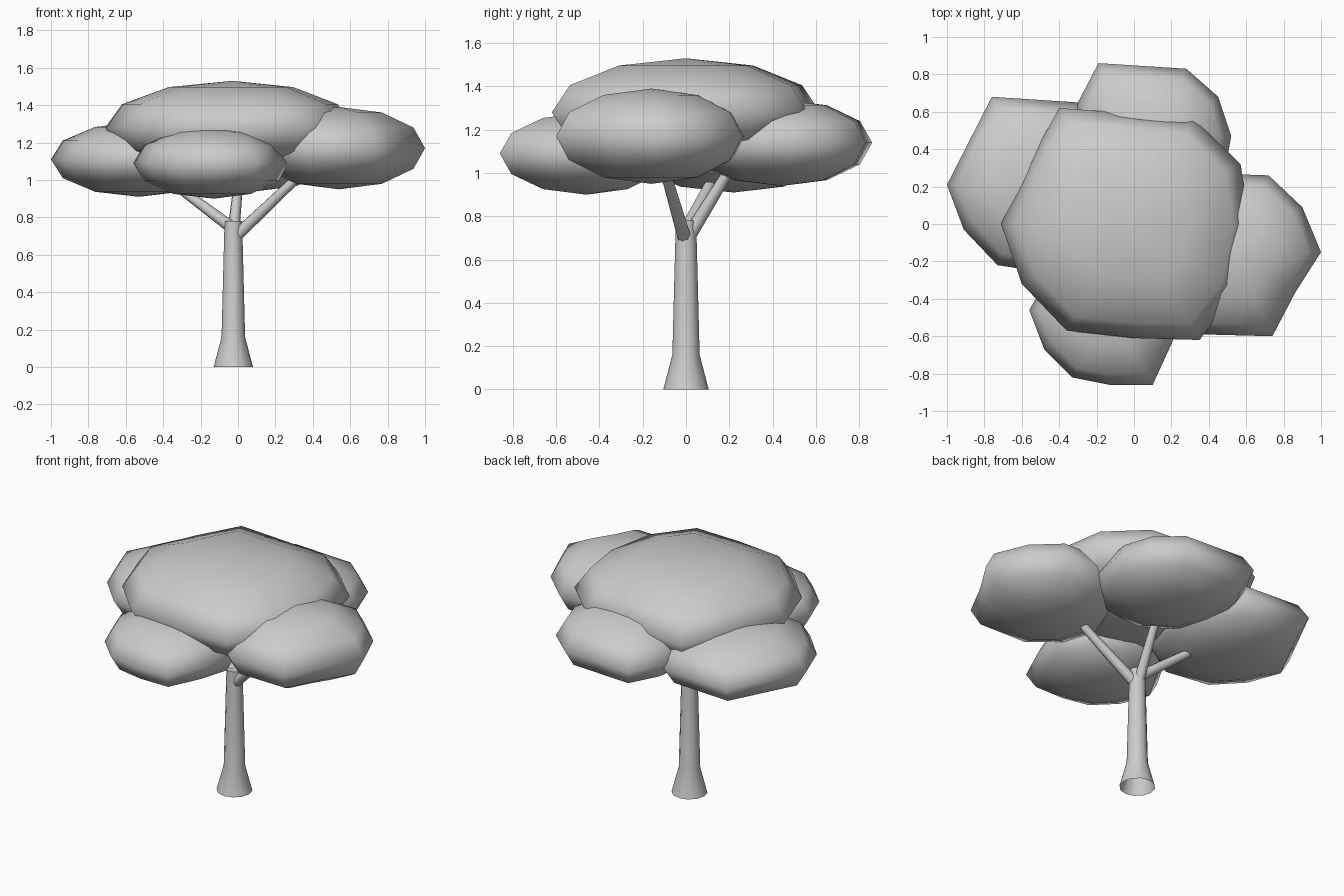
import bpy
import bmesh
from math import sin, cos, radians
from mathutils import Vector

default = bpy.data.objects.get("Cube")
if default:
    bpy.data.objects.remove(default, do_unlink=True)

grey = bpy.data.materials.new("plain_grey")
grey.use_nodes = True
grey.diffuse_color = (0.6, 0.6, 0.6, 1)
grey.node_tree.nodes["Principled BSDF"].inputs["Base Color"].default_value = grey.diffuse_color


def finish(bm, name):
    """Turn a bmesh into a smooth grey object."""
    bmesh.ops.recalc_face_normals(bm, faces=bm.faces)
    for face in bm.faces:
        face.smooth = len(face.verts) < 5
    mesh = bpy.data.meshes.new(name)
    bm.to_mesh(mesh)
    bm.free()
    mesh.materials.append(grey)
    obj = bpy.data.objects.new(name, mesh)
    bpy.context.collection.objects.link(obj)
    return obj


def bridge(bm, lower, upper):
    count = len(lower)
    for i in range(count):
        j = (i + 1) % count
        bm.faces.new((lower[i], lower[j], upper[j], upper[i]))


def foliage(name, center, half_height, outline):
    """A flattened low-poly dome pair grown from its widest outline."""
    bm = bmesh.new()
    center = Vector(center)
    rings = []
    for angle in (-60, -30, 0, 30, 60):
        spread, lift = cos(radians(angle)), sin(radians(angle))
        ring = []
        for x, y in outline:
            out = Vector((x - center.x, y - center.y, 0)) * spread
            out.z = lift * half_height
            ring.append(bm.verts.new(center + out))
        rings.append(ring)
    for lower, upper in zip(rings, rings[1:]):
        bridge(bm, lower, upper)
    for ring, side in ((rings[0], -1), (rings[-1], 1)):
        pole = bm.verts.new(center + Vector((0, 0, side * half_height)))
        for i, vert in enumerate(ring):
            bm.faces.new((vert, ring[(i + 1) % len(ring)], pole))
    return finish(bm, name)


def limb(name, stations, sides=10):
    """A tapered tube through (point, radius) stations, open at the foot."""
    bm = bmesh.new()
    axis = Vector(stations[-1][0]) - Vector(stations[0][0])
    turn = axis.to_track_quat("Z", "Y")
    rings = []
    for point, radius in stations:
        ring = []
        for i in range(sides):
            a = radians(360 * i / sides)
            offset = turn @ Vector((radius * cos(a), radius * sin(a), 0))
            ring.append(bm.verts.new(Vector(point) + offset))
        rings.append(ring)
    for lower, upper in zip(rings, rings[1:]):
        bridge(bm, lower, upper)
    bm.faces.new(rings[-1])
    return finish(bm, name)


# Trunk with a flared foot
tx = -0.025
limb("trunk", [((tx, 0, 0), 0.105), ((tx, 0, 0.16), 0.063), ((tx, 0, 0.78), 0.047)], 12)

# Three branches reaching into the canopy
branches = {
    "left_branch": ((0, -0.01, 0.71), (0.4, -0.12, 1.09)),
    "right_branch": ((-0.04, 0.01, 0.75), (-0.4, 0.15, 1.02)),
    "back_branch": ((-0.025, 0.02, 0.72), (0.01, 0.23, 1.06)),
}
for name, (start, end) in branches.items():
    limb(name, [(start, 0.033), (end, 0.023)], 8)

# Canopy: a broad crown over four lower clumps
foliage("crown_foliage", (-0.03, 0, 1.28), 0.25, [
    (0.62, 0), (0.57, 0.32), (0.32, 0.56), (0, 0.59), (-0.4, 0.62), (-0.56, 0.33),
    (-0.71, 0), (-0.6, -0.32), (-0.36, -0.57), (0, -0.61), (0.35, -0.62), (0.55, -0.36)])
foliage("right_foliage", (-0.53, 0.22, 1.11), 0.2, [
    (-1, 0.21), (-0.91, -0.03), (-0.73, -0.22), (-0.4, -0.27), (-0.15, -0.1),
    (-0.07, 0.2), (-0.12, 0.45), (-0.3, 0.65), (-0.76, 0.68)])
foliage("back_foliage", (0.1, 0.44, 1.14), 0.2, [
    (-0.19, 0.86), (0.28, 0.83), (0.45, 0.68), (0.52, 0.47), (0.47, 0.2),
    (0.3, 0.03), (0, 0), (-0.25, 0.15), (-0.33, 0.42), (-0.3, 0.65)])
foliage("left_foliage", (0.54, -0.16, 1.17), 0.22, [
    (0.72, 0.26), (0.9, 0.09), (1, -0.15), (0.86, -0.37), (0.74, -0.6),
    (0.36, -0.59), (0.15, -0.42), (0.08, -0.16), (0.2, 0.12), (0.42, 0.27)])
foliage("front_foliage", (-0.13, -0.46, 1.09), 0.19, [
    (-0.56, -0.46), (-0.48, -0.67), (-0.33, -0.82), (-0.13, -0.86), (0.1, -0.86),
    (0.21, -0.62), (0.27, -0.42), (0.15, -0.18), (-0.1, -0.08), (-0.38, -0.15)])
